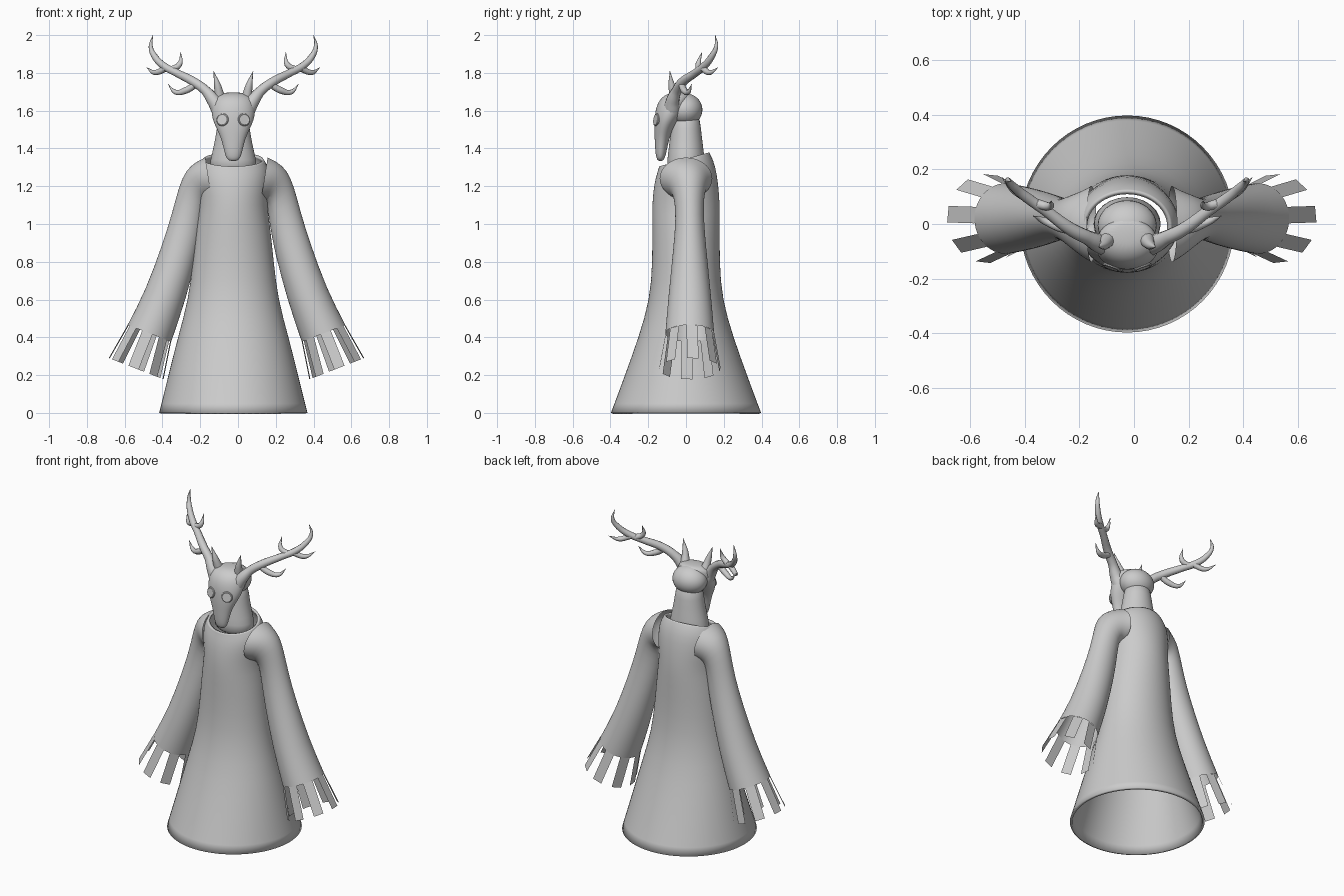
import bpy, bmesh, math
from mathutils import Vector

if "Cube" in bpy.data.objects:
    bpy.data.objects.remove(bpy.data.objects["Cube"])

CX = -0.025  # head and robe sit slightly off centre
TAU = 2 * math.pi


def finish(ob, sub=0, thick=0, angle=40):
    if sub:
        m = ob.modifiers.new("smooth", 'SUBSURF')
        m.levels = m.render_levels = sub
    if thick:
        m = ob.modifiers.new("shell", 'SOLIDIFY')
        m.thickness, m.offset = thick, -1
    bpy.ops.object.select_all(action='DESELECT')
    ob.select_set(True)
    bpy.context.view_layer.objects.active = ob
    bpy.ops.object.shade_smooth_by_angle(angle=math.radians(angle))
    return ob


def mesh_object(name, verts, faces, fix=True):
    me = bpy.data.meshes.new(name)
    me.from_pydata([tuple(v) for v in verts], [], faces)
    if fix:
        bm = bmesh.new()
        bm.from_mesh(me)
        bmesh.ops.recalc_face_normals(bm, faces=bm.faces)
        bm.to_mesh(me)
        bm.free()
    ob = bpy.data.objects.new(name, me)
    bpy.context.collection.objects.link(ob)
    return ob


def loft(name, rings, caps=False, fix=True):
    n = len(rings[0])
    verts = [v for r in rings for v in r]
    faces = [(i * n + j, i * n + (j + 1) % n, (i + 1) * n + (j + 1) % n, (i + 1) * n + j)
             for i in range(len(rings) - 1) for j in range(n)]
    if caps:
        faces += [tuple(reversed(range(n))), tuple(range(len(verts) - n, len(verts)))]
    return mesh_object(name, verts, faces, fix)


def oval(c, a, b, n=32):
    c, a, b = Vector(c), Vector(a), Vector(b)
    return [c + a * math.cos(TAU * k / n) + b * math.sin(TAU * k / n) for k in range(n)]


def stack(rows, n=32):
    # rows: z, y centre, x radius, y radius, tilt (rise per y)
    return [oval((CX, y, z), (rx, 0, 0), (0, ry, t * ry), n) for z, y, rx, ry, t in rows]


# robe body: open flared shell with a tilted collar
robe = loft("robe_body", stack([
    (0, 0, .395, .40, 0), (.1, 0, .37, .362, 0), (.2, 0, .345, .325, 0), (.4, 0, .295, .252, 0),
    (.6, 0, .238, .192, 0), (.8, 0, .215, .178, 0), (1.0, 0, .195, .18, 0),
    (1.1, 0, .178, .18, 0), (1.2, 0, .19, .172, .05), (1.28, -.002, .192, .158, .2),
    (1.325, -.008, .172, .14, .28), (1.342, -.01, .16, .133, .28)]), fix=False)
finish(robe, sub=1, thick=.015)

# sleeves: outer x,z / inner x,z / y centre / y radius
SLEEVE = [(.165, 1.352, .13, 1.13, 0, .14), (.215, 1.33, .14, 1.12, 0, .122),
          (.268, 1.285, .155, 1.12, .01, .098), (.305, 1.20, .165, 1.09, .017, .078),
          (.34, 1.06, .175, 1.0, .02, .074), (.39, .90, .20, .86, .02, .086),
          (.48, .65, .268, .60, .02, .113), (.577, .466, .345, .376, .02, .13)]
for s, side in ((1, "right"), (-1, "left")):
    ox = -.008
    rings = []
    for x1, z1, x2, z2, yc, ry in SLEEVE:
        c = Vector((ox + s * (x1 + x2) / 2, yc, (z1 + z2) / 2))
        a = Vector((s * (x1 - x2) / 2, 0, (z1 - z2) / 2))
        b = Vector((0, ry, 0))
        rings.append(oval(c, a, b))
    finish(loft("sleeve_" + side, rings), sub=1)

    # fringe strips hanging from the cuff
    verts, faces = [], []
    drop = Vector((s * .07, 0, -.187))
    for k in range(8):
        t0 = k * TAU / 8 + .1
        p = [a * math.cos(t0 + d) + b * math.sin(t0 + d) for d in (-.235, .235)]
        m = (p[0] + p[1]) / 2
        i = len(verts)
        verts += [c + p[0], c + p[1], c + p[1] + drop + m * .27, c + p[0] + drop + m * .27]
        faces.append((i, i + 1, i + 2, i + 3))
    mesh_object("fringe_" + side, verts, faces, fix=False)

# neck
finish(loft("neck", stack([(1.26, .0, .135, .105, 0), (1.34, .0, .122, .1, 0),
                           (1.42, .0, .102, .09, 0), (1.5, .0, .088, .08, 0),
                           (1.6, .0, .075, .07, 0)], 24), caps=True), sub=1)

# long-snouted mask
finish(loft("skull_mask", stack([
    (1.333, -.135, .016, .01, 0), (1.345, -.135, .036, .021, 0), (1.38, -.133, .047, .03, 0),
    (1.45, -.128, .063, .038, 0), (1.50, -.118, .086, .05, 0), (1.55, -.1, .11, .067, 0),
    (1.60, -.08, .118, .083, 0), (1.65, -.062, .113, .085, 0), (1.682, -.045, .093, .07, 0),
    (1.697, -.035, .045, .04, 0)], 24), caps=True), sub=2, angle=60)

# cranium behind the mask
bpy.ops.mesh.primitive_uv_sphere_add(segments=32, ring_count=16, location=(CX, -.005, 1.605))
ob = bpy.context.object
ob.name = "cranium"
ob.scale = (.108, .092, .087)
finish(ob)


def horn(name, pts):
    # pts: x, y, z, radius
    cu = bpy.data.curves.new(name, 'CURVE')
    cu.dimensions = '3D'
    cu.bevel_depth, cu.bevel_resolution, cu.resolution_u = 1, 3, 6
    cu.use_fill_caps = True
    sp = cu.splines.new('BEZIER')
    sp.bezier_points.add(len(pts) - 1)
    for q, (x, y, z, r) in zip(sp.bezier_points, pts):
        q.co, q.radius = (x, y, z), r
        q.handle_left_type = q.handle_right_type = 'AUTO'
    ob = bpy.data.objects.new(name, cu)
    bpy.context.collection.objects.link(ob)
    bpy.ops.object.select_all(action='DESELECT')
    ob.select_set(True)
    bpy.context.view_layer.objects.active = ob
    bpy.ops.object.convert(target='MESH')
    finish(bpy.context.object, angle=60)


HORNS = {
    "antler_beam": [(.075, -.075, 1.61, .045), (.105, -.07, 1.655, .036), (.145, -.05, 1.705, .027),
                    (.205, -.02, 1.75, .025), (.30, .05, 1.80, .021), (.365, .095, 1.835, .02),
                    (.415, .135, 1.885, .017), (.437, .16, 1.94, .011), (.425, .155, 2.0, .001)],
    "brow_tine": [(.07, -.055, 1.66, .03), (.083, -.075, 1.73, .019), (.105, -.085, 1.81, .001)],
    "lower_tine": [(.19, -.025, 1.745, .018), (.25, -.01, 1.708, .018),
                   (.305, .012, 1.698, .013), (.345, .03, 1.74, .001)],
    "upper_tine": [(.335, .075, 1.815, .018), (.285, .065, 1.845, .015), (.278, .085, 1.91, .001)],
    "outer_tine": [(.355, .09, 1.825, .018), (.415, .125, 1.802, .014), (.458, .17, 1.828, .001)],
}
for s, side in ((1, "right"), (-1, "left")):
    for part, pts in HORNS.items():
        horn(part + "_" + side, [(CX + s * x, y, z, r) for x, y, z, r in pts])
    # round eye with a raised rim
    rot = (math.pi / 2 - .15, 0, s * .35)
    loc = (CX + s * .057, -.152, 1.552)
    bpy.ops.mesh.primitive_cylinder_add(vertices=24, radius=.029, depth=.02, location=loc, rotation=rot)
    bpy.context.object.name = "eye_" + side
    finish(bpy.context.object)
    bpy.ops.mesh.primitive_torus_add(major_segments=24, minor_segments=8, major_radius=.028,
                                     minor_radius=.006, location=(loc[0], -.158, loc[2]), rotation=rot)
    bpy.context.object.name = "eye_rim_" + side
    finish(bpy.context.object)
